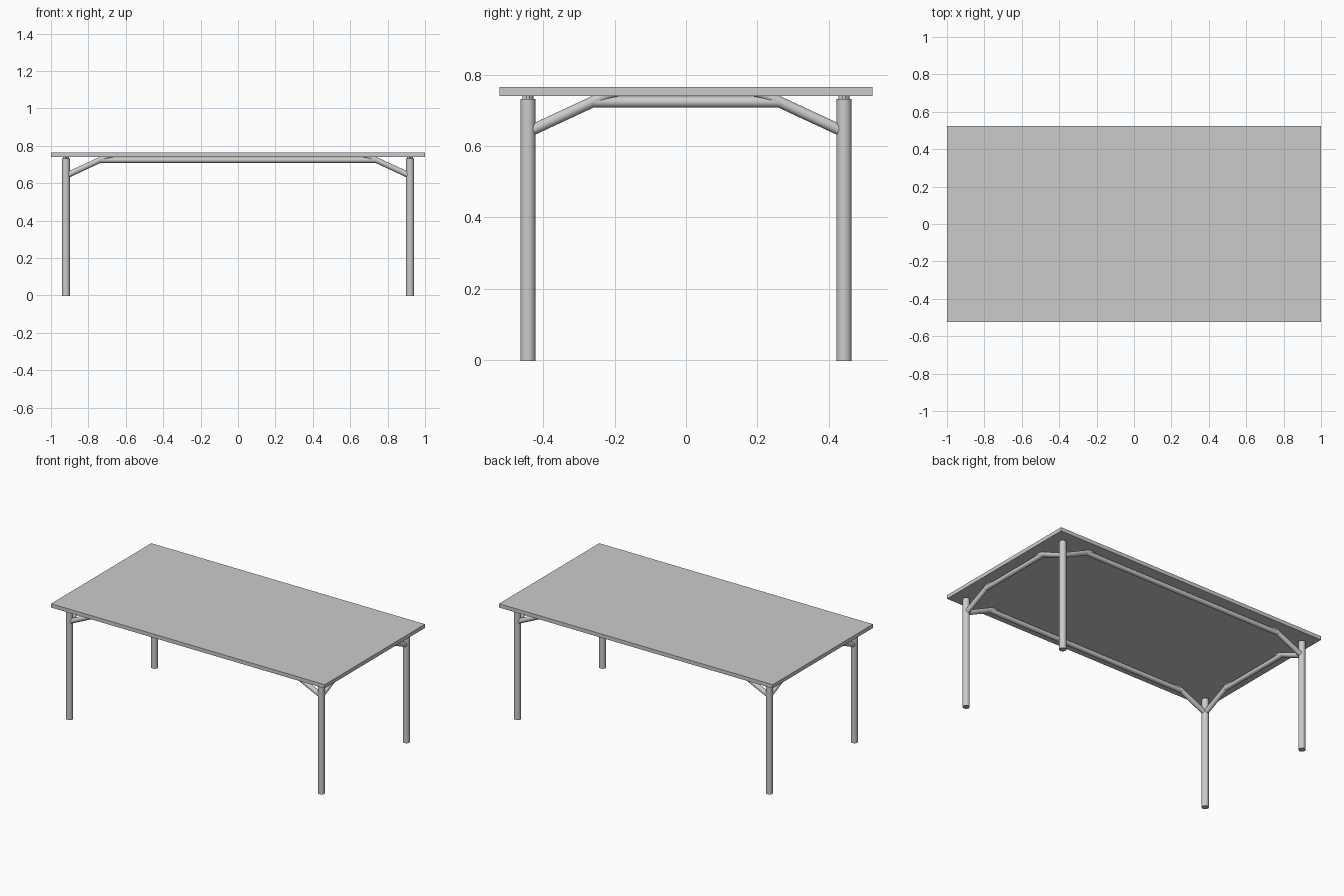
import bpy, bmesh, math
from mathutils import Vector

if "Cube" in bpy.data.objects:
    bpy.data.objects.remove(bpy.data.objects["Cube"])

LX, LY = 0.92, 0.443          # leg axis positions
UNDER, TOP = 0.74, 0.765      # tabletop faces
SLOPE = 0.465                 # brace rise per unit run


def tube(name, a, b, r, seg=32, bevel=0.0, cut_z=None):
    """Capped cylinder between two points, optionally trimmed level at cut_z."""
    a, b = Vector(a), Vector(b)
    d = b - a
    bm = bmesh.new()
    bmesh.ops.create_cone(bm, cap_ends=True, segments=seg, radius1=r, radius2=r, depth=d.length)
    rot = d.to_track_quat('Z', 'Y')
    for v in bm.verts:
        v.co = rot @ v.co + (a + b) / 2
    if bevel:
        rims = [e for e in bm.edges if any(len(f.verts) > 4 for f in e.link_faces)]
        bmesh.ops.bevel(bm, geom=rims, offset=bevel, segments=1, affect='EDGES')
    if cut_z is not None:
        res = bmesh.ops.bisect_plane(bm, geom=bm.verts[:] + bm.edges[:] + bm.faces[:],
                                     plane_co=(0, 0, cut_z), plane_no=(0, 0, 1), clear_outer=True)
        rim = [g for g in res['geom_cut'] if isinstance(g, bmesh.types.BMEdge)]
        bmesh.ops.contextual_create(bm, geom=rim)
    bmesh.ops.recalc_face_normals(bm, faces=bm.faces)
    me = bpy.data.meshes.new(name)
    bm.to_mesh(me)
    bm.free()
    ob = bpy.data.objects.new(name, me)
    bpy.context.collection.objects.link(ob)
    bpy.ops.object.select_all(action='DESELECT')
    ob.select_set(True)
    bpy.context.view_layer.objects.active = ob
    bpy.ops.object.shade_smooth_by_angle(angle=math.radians(30))
    return ob


# Tabletop slab
bpy.ops.mesh.primitive_cube_add(size=1, location=(0, 0, (UNDER + TOP) / 2))
top = bpy.context.object
top.name = "tabletop"
top.scale = (2.0, 1.046, TOP - UNDER)
bpy.ops.object.transform_apply(location=False, rotation=False, scale=True)

# Each corner: leg, thin spacer pin and two sloping braces
RUN = 0.26
for sx in (-1, 1):
    for sy in (-1, 1):
        tag = ("front" if sy < 0 else "back") + ("_left" if sx < 0 else "_right")
        x, y = sx * LX, sy * LY
        tube(tag + "_leg", (x, y, 0), (x, y, 0.728), 0.021, bevel=0.003)
        tube(tag + "_pin", (x, y, 0.725), (x, y, UNDER), 0.0045, 16)
        z0 = 0.6485 - 0.006 * SLOPE
        z1 = z0 + RUN * SLOPE
        s = 0.014             # brace starts just inside the leg
        tube(tag + "_long_brace", (x - sx * s, y, z0),
             (x - sx * (s + RUN), y, z1), 0.0155, cut_z=UNDER)
        tube(tag + "_short_brace", (x, y - sy * s, z0),
             (x, y - sy * (s + RUN), z1), 0.0155, cut_z=UNDER)

# Horizontal rails under the top, ending inside the braces
RZ, RR, INSET = 0.7235, 0.0153, 0.181
for s, side in ((-1, "front"), (1, "back")):
    tube(side + "_rail", (-LX + INSET, s * LY, RZ), (LX - INSET, s * LY, RZ), RR)
for s, side in ((-1, "left"), (1, "right")):
    tube(side + "_rail", (s * LX, -LY + INSET, RZ), (s * LX, LY - INSET, RZ), RR)
